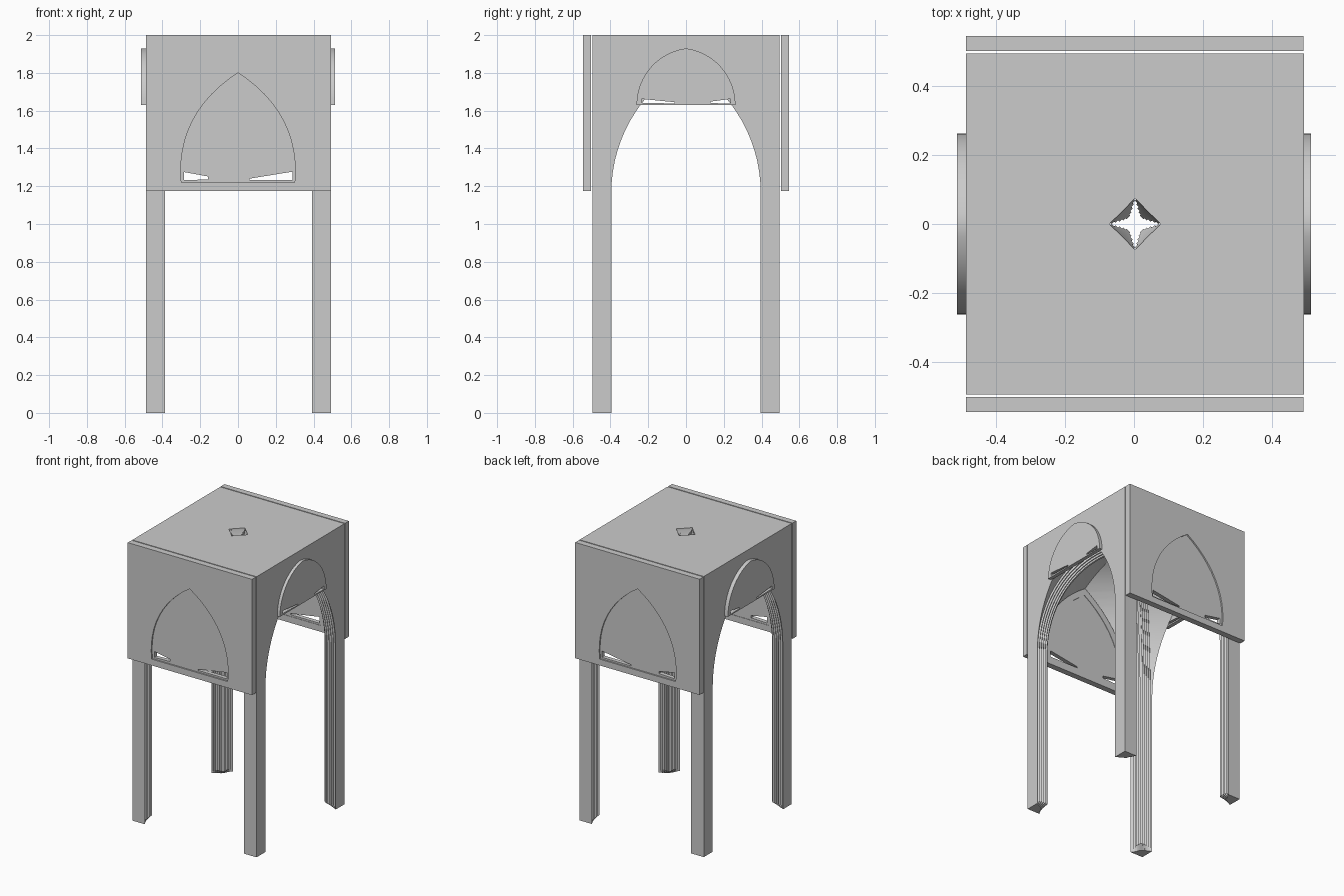
import bpy, bmesh, math
from mathutils import Matrix

if "Cube" in bpy.data.objects:
    bpy.data.objects.remove(bpy.data.objects["Cube"])


def finish(ob):
    bpy.ops.object.select_all(action='DESELECT')
    ob.select_set(True)
    bpy.context.view_layer.objects.active = ob
    bpy.ops.object.shade_smooth_by_angle(angle=math.radians(25))


def mesh_object(name, bm):
    bmesh.ops.recalc_face_normals(bm, faces=bm.faces)
    me = bpy.data.meshes.new(name)
    bm.to_mesh(me)
    bm.free()
    ob = bpy.data.objects.new(name, me)
    bpy.context.collection.objects.link(ob)
    return ob


def arch(half, base, apex, bulge=0, seg=12):
    """Pointed arch outline made of two arcs, optionally fuller at the haunch."""
    h = apex - base
    c = (h * h - half * half) / (2 * half)
    r = half + c
    end = math.asin(h / r)
    right = [(r * math.cos(end * i / seg) - c + bulge * math.sin(math.pi * i / seg),
              base + r * math.sin(end * i / seg)) for i in range(seg)]
    return right + [(0, apex)] + [(-x, z) for x, z in reversed(right)]


def plate(name, loops, depth, matrix):
    """Flat outline with holes, extruded by depth."""
    cu = bpy.data.curves.new(name, 'CURVE')
    cu.dimensions, cu.fill_mode, cu.extrude = '2D', 'BOTH', depth / 2
    for pts in loops:
        sp = cu.splines.new('POLY')
        sp.points.add(len(pts) - 1)
        for p, (x, y) in zip(sp.points, pts):
            p.co = (x, y, 0, 1)
        sp.use_cyclic_u = True
    tmp = bpy.data.objects.new(name + "_outline", cu)
    bpy.context.collection.objects.link(tmp)
    bpy.context.view_layer.update()
    bm = bmesh.new()
    bm.from_mesh(tmp.to_mesh())
    bpy.data.objects.remove(tmp)
    bmesh.ops.remove_doubles(bm, verts=bm.verts, dist=1e-5)
    bm.transform(matrix)
    finish(mesh_object(name, bm))


# Vault void: diamond section with stepped ribs hanging along the arch normal
STEPS = [(.056, 0), (.056, .012), (.044, .012), (.044, .024), (.032, .024),
         (.032, .036), (.020, .036), (.020, .048), (.009, .048), (.009, .058)]
S = math.sqrt(.5)


def ring(k, hump, z, inward, down):
    wide = min(1, .9 * k * S / .056)
    edge = STEPS + [(-v, u) for v, u in reversed(STEPS)]
    pts = []
    for q in range(4):
        a = q * math.pi / 2
        local = [(k, 0, z)]
        for v, u in edge:
            r, w = k * S - u * hump * inward, v * wide
            local.append(((r + w) * S, (r - w) * S, z - u * hump * down))
        pts += [(x * math.cos(a) - y * math.sin(a),
                 x * math.sin(a) + y * math.cos(a), h) for x, y, h in local]
    return pts


K, SPRING, RISE, N = .885, 1.17, .817, 22
levels = [(K, .3, -.1, 1, 0), (K, .3, 0, 1, 0), (K, 1, .03, 1, 0)]
t_end = math.acos(.075 / K)
for i in range(N + 1):
    t = t_end * i / N
    nr, nz = math.cos(t) * RISE, math.sin(t) * K * S
    n = math.hypot(nr, nz)
    levels.append((K * math.cos(t), 1, SPRING + RISE * math.sin(t),
                   max(nr / n, .45), nz / n))
levels += [(.075, .02, 1.989, 1, 0), (.075, .02, 2.1, 1, 0)]

bm = bmesh.new()
rings = [[bm.verts.new(p) for p in ring(*lv)] for lv in levels]
for a, b in zip(rings, rings[1:]):
    for i in range(len(a)):
        j = (i + 1) % len(a)
        bm.faces.new((a[i], a[j], b[j], b[i]))
bm.faces.new(rings[0][::-1])
bm.faces.new(rings[-1])
bmesh.ops.triangulate(bm, faces=bm.faces)
void = mesh_object("vault_void", bm)
void.hide_render = True

# Bay: block with the void removed leaves legs, ribs, side arches and roof
bm = bmesh.new()
bmesh.ops.create_cube(bm, size=1, matrix=Matrix.Translation((0, 0, 1))
                      @ Matrix.Diagonal((.98, .99, 2, 1)))
bay = mesh_object("vaulted_bay", bm)
mod = bay.modifiers.new("void", 'BOOLEAN')
mod.operation, mod.solver, mod.object = 'DIFFERENCE', 'EXACT', void
bpy.context.view_layer.objects.active = bay
bpy.ops.object.modifier_apply(modifier=mod.name)
bpy.data.objects.remove(void)
bay.location.x = .003
finish(bay)

# Front and back panels: framed arch with recessed pane
window = arch(.30, 1.22, 1.80, .02)
frame = [(-.488, 1.175), (.492, 1.175), (.492, 2), (-.488, 2)]
pane_gaps = [[(-.285, 1.232), (-.16, 1.236), (-.16, 1.252), (-.285, 1.275)],
             [(.06, 1.232), (.288, 1.232), (.288, 1.277), (.06, 1.24)]]
upright = Matrix.Rotation(math.pi / 2, 4, 'X')
for side, sy in (("front", -1), ("back", 1)):
    plate(side + "_panel", [frame, window], .043,
          Matrix.Translation((0, sy * .5235, 0)) @ upright)
    plate(side + "_window_pane", [window] + pane_gaps, .03,
          Matrix.Translation((0, sy * .520, 0)) @ upright)

# Side arch plates over the open arches
side_gaps = [[(-.235, 1.642), (-.06, 1.638), (-.06, 1.645), (-.235, 1.662)],
             [(.13, 1.64), (.235, 1.638), (.235, 1.662), (.13, 1.648)]]
quarter = Matrix.Rotation(math.pi / 2, 4, 'Z')
for side, sx in (("left", -1), ("right", 1)):
    plate(side + "_arch_plate", [arch(.262, 1.63, 1.93)] + side_gaps, .027,
          Matrix.Translation((sx * .5005, 0, 0)) @ quarter @ upright)
